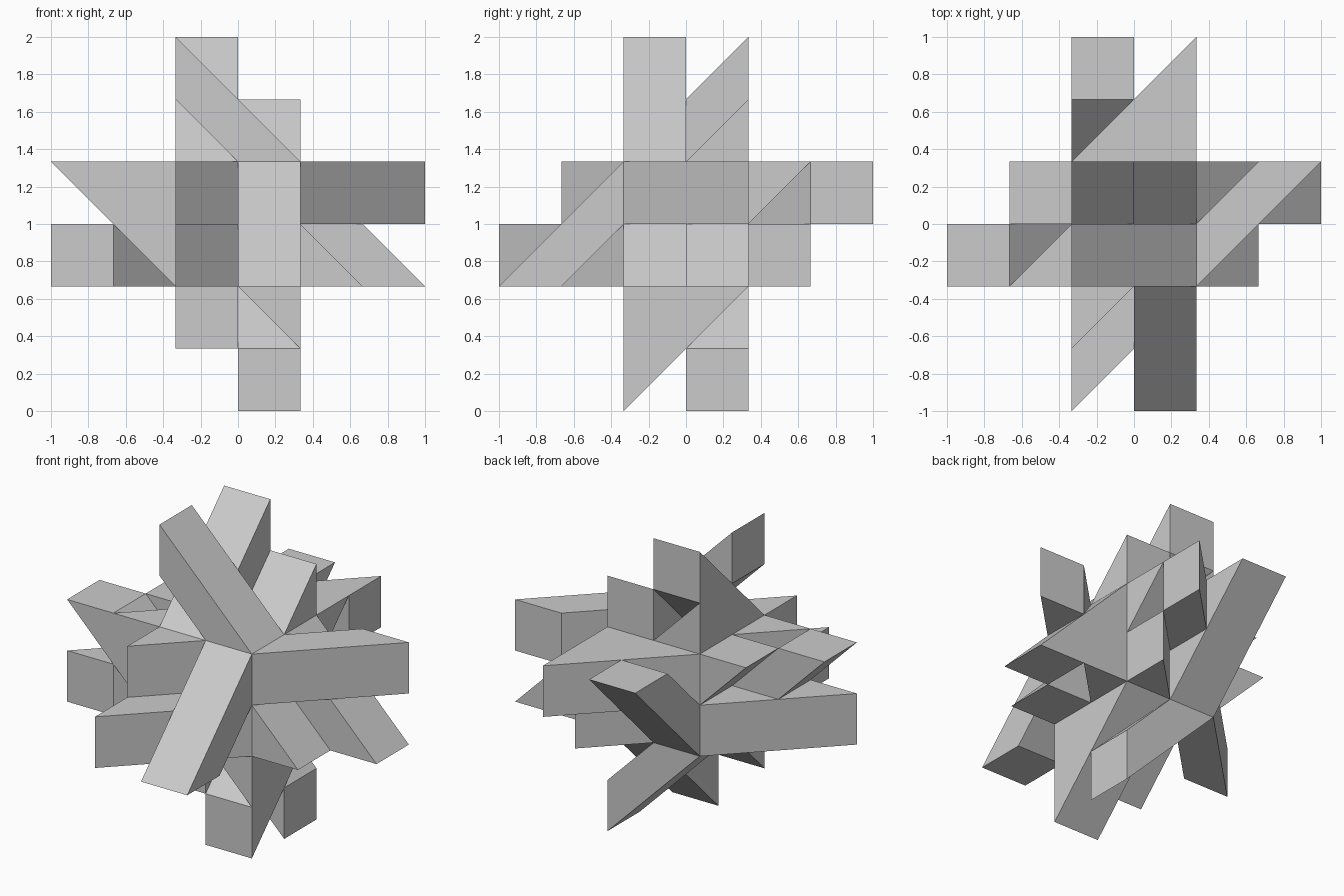
import bpy, bmesh
from mathutils import Matrix, Vector

if "Cube" in bpy.data.objects:
    bpy.data.objects.remove(bpy.data.objects["Cube"])

U = 1 / 3                       # grid unit of the model
CENTRE = Vector((0, 0, 1))
# third-turn about the (1, -1, 1) diagonal
TURN = Matrix(((0, -1, 0), (0, 0, -1), (1, 0, 0)))


def add_prism(bm, points):
    """Closed convex prism from its corner points."""
    verts = [bm.verts.new(p * U + CENTRE) for p in points]
    bmesh.ops.convex_hull(bm, input=verts)


def prism_points(profile, axis, lo, hi):
    """Profile in (x, z) swept along y, or in (y, z) swept along x."""
    pts = []
    for t in (lo, hi):
        for a, z in profile:
            pts.append(Vector((a, t, z)) if axis == 'y' else Vector((t, a, z)))
    return pts


def build(name, points, symmetric=True):
    """Three turned copies and their opposites through the centre."""
    bm = bmesh.new()
    m = Matrix.Identity(3)
    for _ in range(3 if symmetric else 1):
        for sign in ((1, -1) if symmetric else (1,)):
            add_prism(bm, [sign * (m @ p) for p in points])
        m = TURN @ m
    # merge triangulated hull faces back into flat faces
    bmesh.ops.dissolve_limit(bm, angle_limit=0.01, verts=bm.verts[:], edges=bm.edges[:])
    bmesh.ops.recalc_face_normals(bm, faces=bm.faces[:])
    me = bpy.data.meshes.new(name)
    bm.to_mesh(me)
    bm.free()
    bpy.context.collection.objects.link(bpy.data.objects.new(name, me))


# solid cube in the middle
build("core", prism_points([(-1, -1), (1, -1), (1, 1), (-1, 1)], 'y', -1, 1), False)

# long slanted bars that meet in two three-armed stars
build("star_arm", prism_points([(-1, 2), (-1, 3), (1, 1), (1, 0)], 'y', -1, 0))

# long slanted bars that cross behind the stars
build("cross_arm", prism_points([(1, 2), (1, 3), (-1, 1), (-1, 0)], 'x', -1, 0))

# short wedges rising from the core
build("short_wedge", prism_points([(0, 1), (1, 2), (1, 0), (0, 0)], 'x', 0, 1))

# wedges filling the space below the crossing bars
build("under_wedge", prism_points([(-1, 0), (-1, 2), (0, 1), (0, 0)], 'y', 0, 1))
